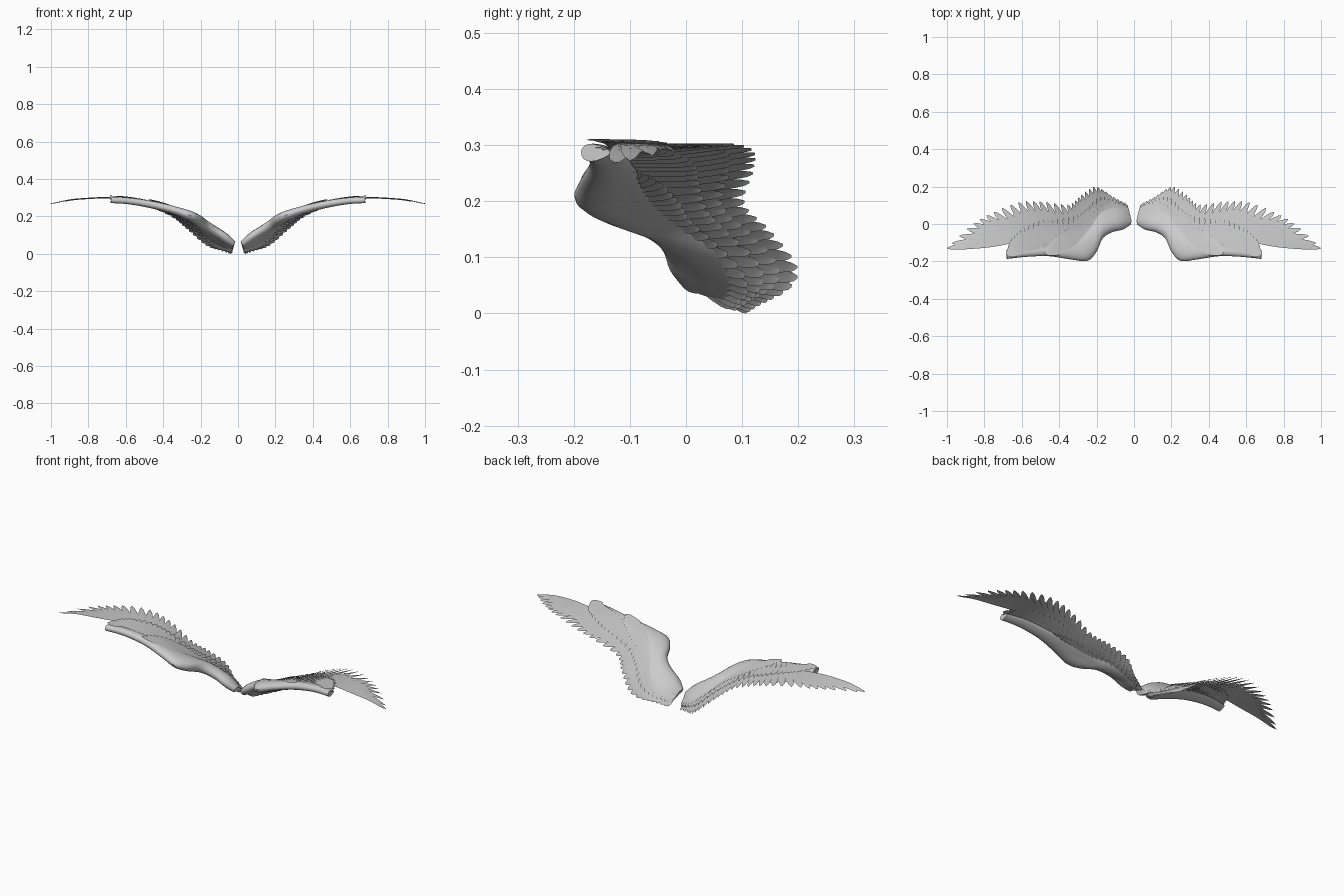
import bpy, bmesh, math
from mathutils import Vector

if "Cube" in bpy.data.objects:
    bpy.data.objects.remove(bpy.data.objects["Cube"])


def spline(pts, t):
    """Catmull-Rom through evenly spaced points, t in 0..1 (points are tuples)."""
    n = len(pts) - 1
    f = min(max(t, 0.0), 1.0) * n
    i = min(int(f), n - 1)
    f -= i
    p = [Vector(pts[min(max(i + k, 0), n)]) for k in (-1, 0, 1, 2)]
    return 0.5 * (2 * p[1] + (p[2] - p[0]) * f + (2 * p[0] - 5 * p[1] + 4 * p[2] - p[3]) * f * f
                  + (3 * p[1] - p[0] - 3 * p[2] + p[3]) * f ** 3)


# Wing sheet: (height, backward slope, hinge y) for x = 0, 0.1 ... 1.0
SHEET = [(.045, -.72, .03), (.110, -.64, .01), (.172, -.39, -.05), (.226, -.26, -.10),
         (.262, -.16, -.10), (.287, -.08, -.10), (.303, -.03, -.10), (.308, 0, -.10),
         (.305, 0, -.10), (.296, 0, -.10), (.276, 0, -.10)]


def height(x, y):
    h, s, y0 = spline(SHEET, x)
    d = y - y0
    return h + s * (d if d > 0 else 0.35 * d)


def on_wing(x, y, off=0.0):
    e = 0.01
    n = Vector((height(x - e, y) - height(x + e, y), height(x, y - e) - height(x, y + e), 2 * e))
    return Vector((x, y, height(x, y))) + n.normalized() * off


parts = []


def finish(name, bm):
    me = bpy.data.meshes.new(name)
    bm.to_mesh(me)
    bm.free()
    ob = bpy.data.objects.new(name, me)
    bpy.context.collection.objects.link(ob)
    ob.modifiers.new("both_sides", 'MIRROR').use_mirror_merge = False
    parts.append(ob)
    return ob


# Fleshy arm with its rounded leading edge: lead x,y, trail x,y, half thickness, drop
ARM = [(.020, -.005, .026, .06, .017, 0), (.06, -.03, .06, .10, .025, 0),
       (.12, -.045, .125, .105, .028, 0), (.17, -.08, .19, .075, .030, 0),
       (.205, -.155, .235, .015, .030, 0), (.25, -.197, .285, -.03, .028, .002),
       (.33, -.190, .34, -.065, .023, .006), (.45, -.172, .45, -.09, .020, .010),
       (.57, -.175, .57, -.11, .018, .012), (.68, -.187, .68, -.135, .016, .014)]
bm = bmesh.new()
rings, SEG, STEPS = [], 20, 54
for i in range(STEPS + 1):
    lx, ly, tx, ty, h, drop = spline(ARM, i / STEPS)
    ring = []
    for k in range(SEG):
        a = 2 * math.pi * k / SEG
        u = 0.5 - 0.5 * math.cos(a)
        off = 1.3 * h * math.sin(a) * (1 - 0.6 * u) - drop
        ring.append(bm.verts.new(on_wing(lx + (tx - lx) * u, ly + (ty - ly) * u, off)))
    rings.append(ring)
for a, b in zip(rings, rings[1:]):
    for k in range(SEG):
        bm.faces.new((a[k], a[(k + 1) % SEG], b[(k + 1) % SEG], b[k]))
bm.faces.new(rings[0])
bm.faces.new(rings[-1])
bmesh.ops.recalc_face_normals(bm, faces=bm.faces)
arm = finish("wing_arm", bm)


def feather(bm, root, tip, width, off, tilt, point):
    """One blade draped over the wing sheet, wide in the middle, pointed at the end."""
    root, tip = Vector(root), Vector(tip)
    d = tip - root
    side = Vector((d.y, -d.x)).normalized()
    prev = None
    for u in (0, .2, .4, .55, .7, .8, .88, .95, 1):
        w = 0.5 * width * (0.7 + 0.3 * min(1, u * 2.5))
        if u > point:
            w *= math.sqrt(max(0.0, 1 - ((u - point) / (1 - point)) ** 1.4))
        w = max(w, 0.0008)
        c = root + d * u
        row = []
        for v in (-1, 0, 1):
            q = c + side * w * v
            row.append(bm.verts.new(on_wing(q.x, q.y, off + tilt * v + 0.001 * (v == 0))))
        if prev:
            for k in (0, 1):
                bm.faces.new((prev[k], prev[k + 1], row[k + 1], row[k]))
        prev = row


def feather_row(name, roots, tips, count, widths, off, points, spread=1.0):
    """Fan of feathers; spread above 1 spaces the outer ones wider."""
    bm = bmesh.new()
    for i in range(count):
        t = (i / (count - 1)) ** spread
        r, p = spline(roots, t), spline(tips, t)
        feather(bm, r, p, widths[0] + (widths[1] - widths[0]) * t, off, 0.002,
                points[0] + (points[1] - points[0]) * t)
    finish(name, bm)


ROOTS = [(.04, .03), (.09, .045), (.15, .03), (.20, -.04), (.25, -.10),
         (.36, -.12), (.46, -.125), (.55, -.12), (.59, -.10), (.60, -.075)]
FLIGHT = [(.045, .11), (.12, .15), (.205, .20), (.285, .155), (.35, .105),
          (.48, .12), (.61, .118), (.76, .06), (.88, -.015), (1.0, -.13)]
COVERT = [(.045, .095), (.11, .125), (.19, .14), (.26, .08), (.32, .04),
          (.42, .025), (.51, .015), (.60, -.03), (.655, -.08), (.685, -.15)]
COVERT_ROOTS = ROOTS[:7] + [(.55, -.14), (.60, -.15), (.63, -.165)]
LESSER = [(.045, .085), (.10, .112), (.165, .11), (.22, .06), (.27, .015),
          (.32, -.005), (.37, -.03), (.42, -.065), (.46, -.11), (.48, -.155)]
LESSER_ROOTS = [(.04, .03), (.08, .045), (.13, .03), (.18, -.02), (.22, -.07),
                (.26, -.10), (.30, -.12), (.34, -.13), (.37, -.14), (.40, -.155)]

# Long flight feathers, then overlapping covert rows above and below
feather_row("flight_feathers", ROOTS, FLIGHT, 34, (.03, .052), 0.0, (.62, .42), 1.1)
feather_row("inner_flight_feathers", ROOTS, [Vector(f) * .82 + Vector(r) * .18
            for f, r in zip(FLIGHT, ROOTS)], 36, (.028, .05), -.003, (.6, .5))
for label, far, near in (("upper", .008, .013), ("lower", -.007, -.012)):
    feather_row(label + "_coverts", COVERT_ROOTS, COVERT, 34, (.026, .036), far, (.7, .7))
    feather_row(label + "_lesser_coverts", LESSER_ROOTS, LESSER, 28, (.026, .03), near, (.7, .7))

# Smooth shading, and rest the lowest feather tip on the ground
low = min(v.co.z for ob in parts for v in ob.data.vertices)
for ob in parts:
    for v in ob.data.vertices:
        v.co.z -= low
    ob.select_set(True)
bpy.context.view_layer.objects.active = arm
bpy.ops.object.shade_smooth_by_angle(angle=math.radians(40))
